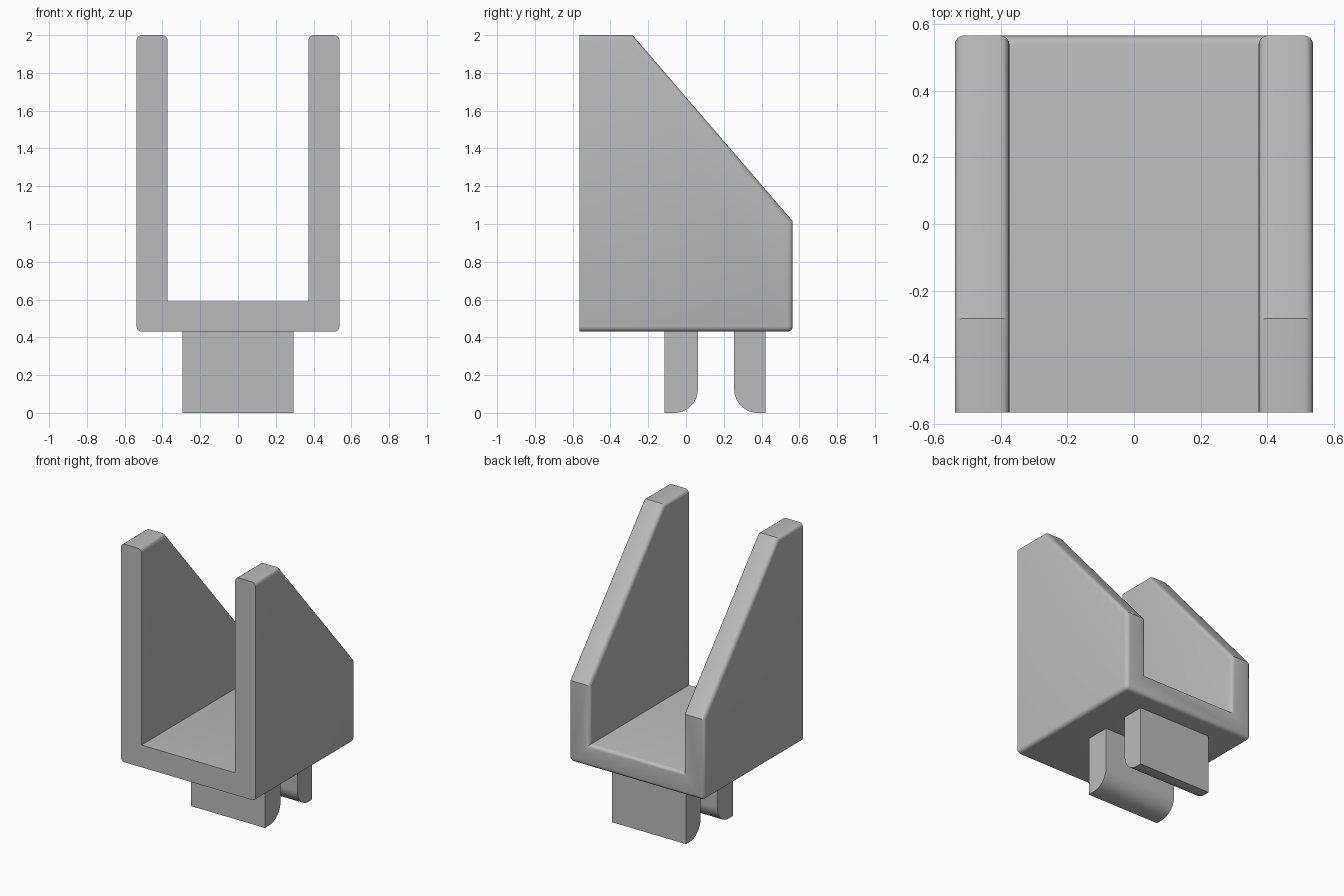
import bpy, bmesh, math
from mathutils import Vector

cube = bpy.data.objects.get("Cube")
if cube:
    bpy.data.objects.remove(cube, do_unlink=True)

grey = bpy.data.materials.new("plain grey")
grey.use_nodes = True
colour = (0.5, 0.5, 0.5, 1)
grey.diffuse_color = colour
grey.node_tree.nodes["Principled BSDF"].inputs["Base Color"].default_value = colour


def prism(bm, points, offset):
    """Extrude a closed outline along an offset."""
    face = bm.faces.new([bm.verts.new(p) for p in points])
    moved = bmesh.ops.extrude_face_region(bm, geom=[face])["geom"]
    bmesh.ops.translate(bm, vec=offset,
                        verts=[g for g in moved if isinstance(g, bmesh.types.BMVert)])
    bmesh.ops.recalc_face_normals(bm, faces=bm.faces)


def finish(bm, name):
    bmesh.ops.recalc_face_normals(bm, faces=bm.faces)
    mesh = bpy.data.meshes.new(name)
    bm.to_mesh(mesh)
    bm.free()
    mesh.materials.append(grey)
    obj = bpy.data.objects.new(name, mesh)
    bpy.context.collection.objects.link(obj)
    bpy.ops.object.select_all(action='DESELECT')
    obj.select_set(True)
    bpy.context.view_layer.objects.active = obj
    bpy.ops.object.shade_smooth_by_angle(angle=math.radians(30))
    return obj


# Channel: U outline extruded front to back
W, INNER, D = 0.537, 0.373, 0.565
BASE, FLOOR, TOP = 0.43, 0.59, 2.0
half = [(W, BASE), (W, TOP), (INNER, TOP), (INNER, FLOOR)]
outline = half + [(-x, z) for x, z in reversed(half)]
bm = bmesh.new()
prism(bm, [(x, -D, z) for x, z in outline], (0, 2 * D, 0))

# Sloping cut across both walls
crest, heel = Vector((0, -0.283, TOP)), Vector((0, D, 1.015))
slope = heel - crest
cut = bmesh.ops.bisect_plane(bm, geom=bm.verts[:] + bm.edges[:] + bm.faces[:],
                             plane_co=crest, plane_no=(0, -slope.z, slope.y),
                             clear_outer=True)
bmesh.ops.holes_fill(bm, edges=[e for e in bm.edges if e.is_boundary], sides=0)
bmesh.ops.recalc_face_normals(bm, faces=bm.faces)


# Round outer edges; front rim, inner corners and slope creases stay crisp
def is_rounded(e):
    a, b = (v.co for v in e.verts)
    on_front = max(a.y, b.y) < -D + 0.001
    crease = abs(a.x - b.x) > 0.01 and min(a.z, b.z) > FLOOR + 0.1
    return e.is_convex and not on_front and not crease


bmesh.ops.bevel(bm, geom=[e for e in bm.edges if is_rounded(e)], offset=0.028,
                offset_type='OFFSET', segments=4, profile=0.5,
                affect='EDGES', clamp_overlap=True)
finish(bm, "channel")


# Mounting tabs with rounded lower edges facing each other
def tab(name, flat_y, round_y, radius=0.125, width=0.295):
    side = 1 if round_y > flat_y else -1
    points = [(flat_y, BASE + 0.01), (flat_y, 0)]
    for i in range(13):
        t = math.pi / 2 * i / 12
        points.append((round_y - side * radius * (1 - math.sin(t)),
                       radius * (1 - math.cos(t))))
    points.append((round_y, BASE + 0.01))
    bm = bmesh.new()
    prism(bm, [(-width, y, z) for y, z in points], (2 * width, 0, 0))
    finish(bm, name)


tab("front_tab", -0.115, 0.063)
tab("back_tab", 0.42, 0.255)
